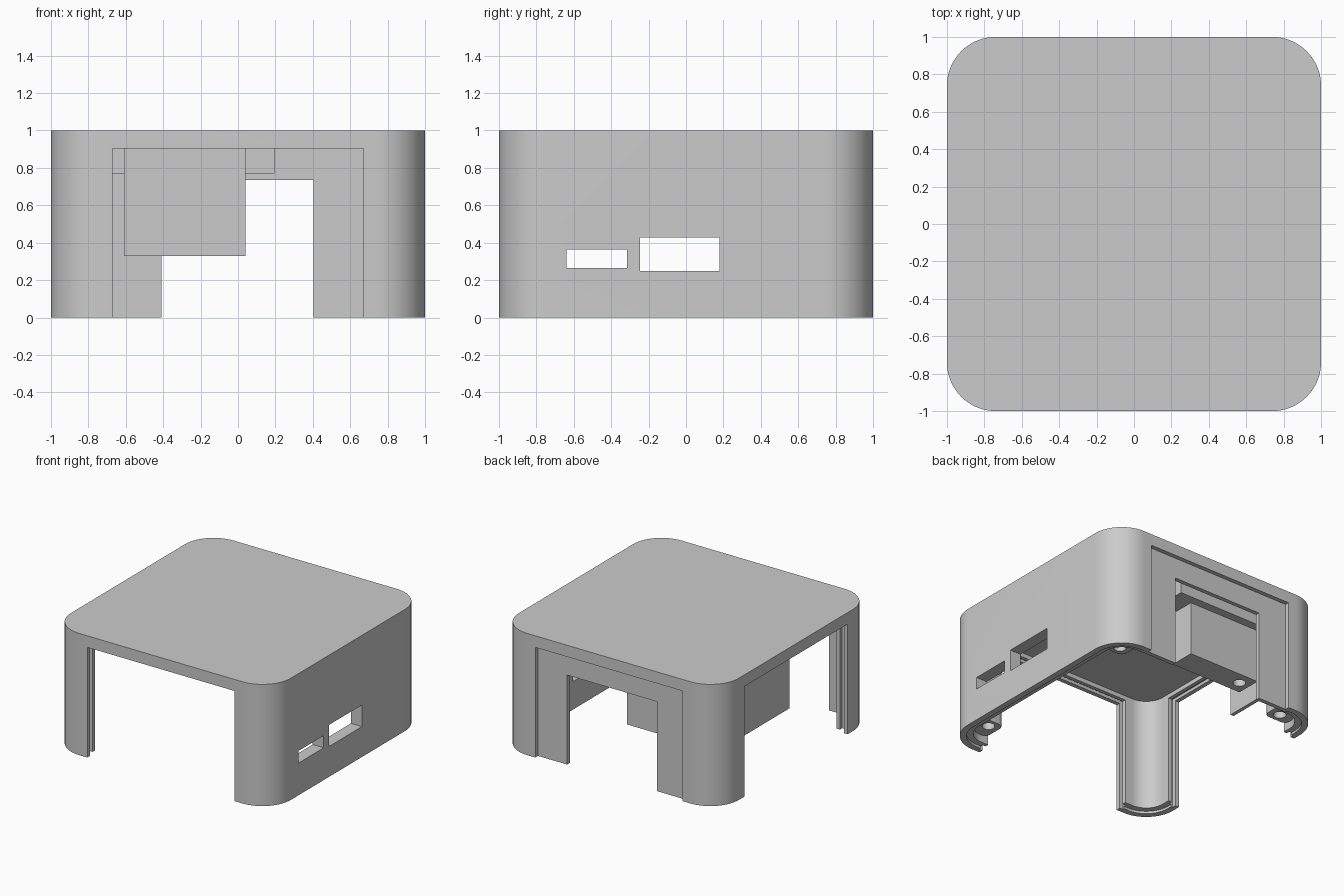
import bpy, bmesh, math

if "Cube" in bpy.data.objects:
    bpy.data.objects.remove(bpy.data.objects["Cube"])

grey = bpy.data.materials.new("plain grey")
grey.diffuse_color = (0.6, 0.6, 0.6, 1)
grey.use_nodes = True
grey.node_tree.nodes["Principled BSDF"].inputs["Base Color"].default_value = grey.diffuse_color


def finish(name, bm):
    bmesh.ops.recalc_face_normals(bm, faces=bm.faces[:])
    me = bpy.data.meshes.new(name)
    bm.to_mesh(me)
    bm.free()
    me.materials.append(grey)
    ob = bpy.data.objects.new(name, me)
    bpy.context.collection.objects.link(ob)
    return ob


def box(name, x, y, z):
    """Box from three (min, max) ranges."""
    bm = bmesh.new()
    bmesh.ops.create_cube(bm, size=1)
    for v in bm.verts:
        v.co = [r[0] + (c + 0.5) * (r[1] - r[0]) for r, c in zip((x, y, z), v.co)]
    return finish(name, bm)


def prism(name, half, radius, z0, z1, cx=0, cy=0, seg=16):
    """Upright square prism with rounded corners."""
    bm = bmesh.new()
    verts = []
    for q in range(4):
        mid = math.pi / 4 + q * math.pi / 2
        ox = math.copysign(half - radius, math.cos(mid))
        oy = math.copysign(half - radius, math.sin(mid))
        for i in range(seg + 1):
            a = q * math.pi / 2 + i / seg * math.pi / 2
            verts.append(bm.verts.new((cx + ox + radius * math.cos(a),
                                       cy + oy + radius * math.sin(a), z0)))
    face = bm.faces.new(verts)
    top = bmesh.ops.extrude_face_region(bm, geom=[face])
    bmesh.ops.translate(bm, vec=(0, 0, z1 - z0),
                        verts=[g for g in top["geom"] if isinstance(g, bmesh.types.BMVert)])
    return finish(name, bm)


def hole(x, y, z0, z1, r=0.048):
    bm = bmesh.new()
    bmesh.ops.create_cone(bm, cap_ends=True, segments=24, radius1=r, radius2=r, depth=z1 - z0)
    bmesh.ops.translate(bm, vec=(x, y, (z0 + z1) / 2), verts=bm.verts[:])
    return finish("cutter", bm)


def combine(ob, other, mode="DIFFERENCE"):
    mod = ob.modifiers.new("bool", "BOOLEAN")
    mod.operation, mod.object, mod.solver = mode, other, "EXACT"
    bpy.context.view_layer.objects.active = ob
    bpy.ops.object.modifier_apply(modifier=mod.name)
    bpy.data.objects.remove(other)


def smooth(ob):
    bpy.ops.object.select_all(action="DESELECT")
    ob.select_set(True)
    bpy.context.view_layer.objects.active = ob
    bpy.ops.object.shade_smooth_by_angle(angle=math.radians(30))


# Hollow shell with a stepped bottom rim
shell = prism("shell", 1.0, 0.26, 0, 1)
combine(shell, prism("cutter", 0.90, 0.16, -0.1, 0.94))
combine(shell, prism("cutter", 0.95, 0.21, -0.2, 0.02))

# Front, back and left openings, each with a panel groove
W, G, LOW = (-0.67, 0.67), (-0.70, 0.70), -0.3
for s in (-1, 1):
    combine(shell, box("cutter", W, sorted((s * 0.8, s * 1.1)), (LOW, 0.905)))
    combine(shell, box("cutter", G, sorted((s * 0.93, s * 0.965)), (LOW, 0.93)))
combine(shell, box("cutter", (-1.1, -0.8), W, (LOW, 0.905)))
combine(shell, box("cutter", (-0.965, -0.93), G, (LOW, 0.93)))

# Two port windows on the right
combine(shell, box("cutter", (0.8, 1.1), (-0.64, -0.315), (0.265, 0.365)))
combine(shell, box("cutter", (0.8, 1.1), (-0.247, 0.18), (0.25, 0.427)))
smooth(shell)

# Recessed back panel with a tall doorway
panel = box("back_panel", G, (0.93, 0.965), (0, 0.93))
combine(panel, box("cutter", (-0.41, 0.405), (0.8, 1.1), (LOW, 0.735)))

# Short panel hung in the left groove
box("left_panel", (-0.955, -0.925), (0.02, 0.70), (0.465, 0.93))

# Hanging block and the ledge it joins under the ceiling
block = box("hanging_block", (-0.61, 0.04), (0.50, 0.71), (0.33, 0.945))
combine(block, hole(-0.52, 0.605, 0.2, 0.5))
smooth(block)
box("ceiling_ledge", (-0.70, 0.195), (0.54, 0.78), (0.769, 0.945))

# Screw posts in three corners
for name, sx, sy in (("front_right_post", 1, -1), ("back_right_post", 1, 1),
                     ("back_left_post", -1, 1)):
    post = prism(name, 0.105, 0.05, 0.08, 0.945, sx * 0.795, sy * 0.795, 6)
    combine(post, hole(sx * 0.78, sy * 0.765, -0.1, 0.35))
    smooth(post)
